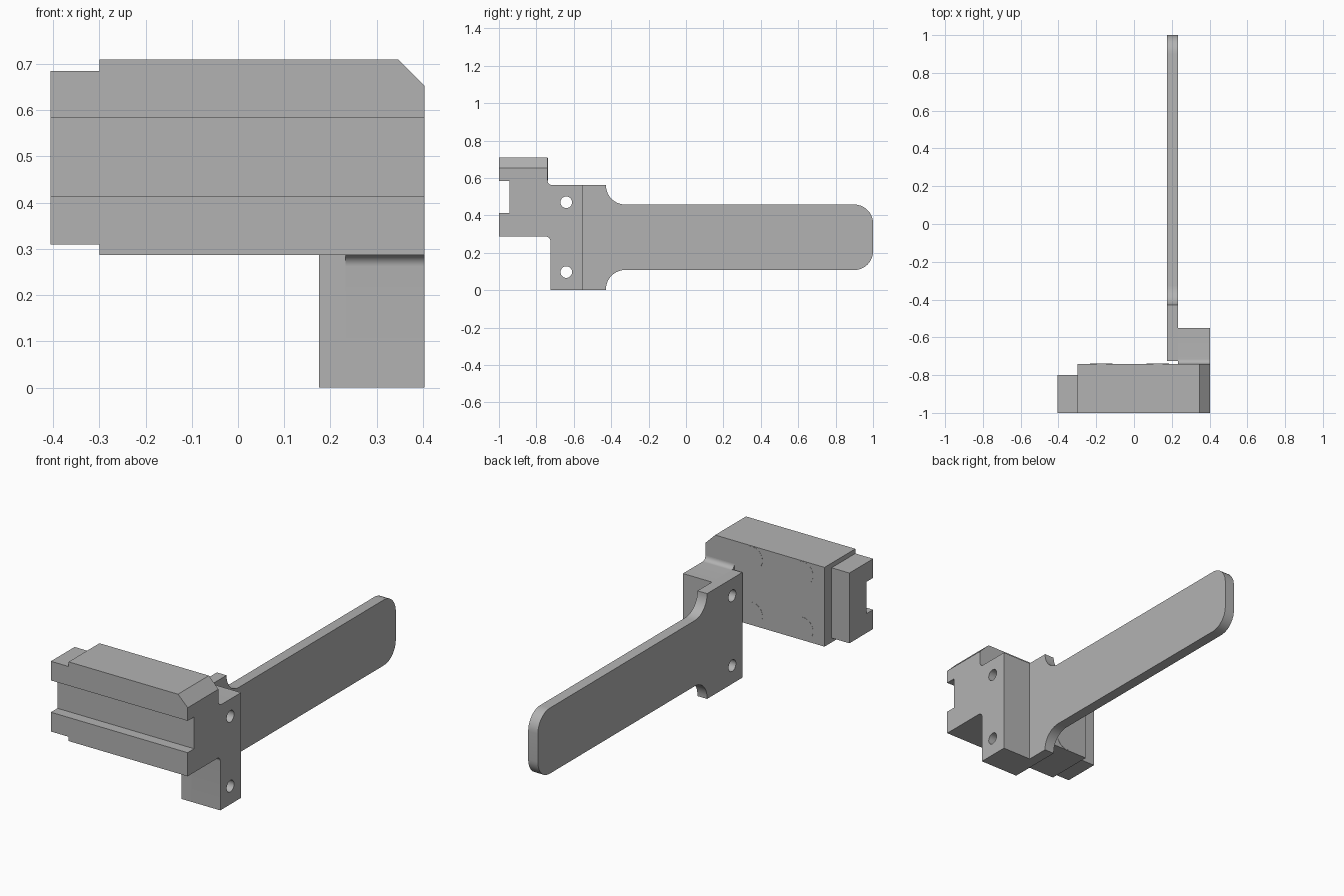
import bpy, bmesh
from math import sin, cos, radians, pi
from mathutils import Matrix

cube = bpy.data.objects.get("Cube")
if cube:
    bpy.data.objects.remove(cube)

grey = bpy.data.materials.new("plain grey")
grey.use_nodes = True
grey.diffuse_color = (0.45, 0.45, 0.45, 1)
grey.node_tree.nodes["Principled BSDF"].inputs["Base Color"].default_value = (0.45, 0.45, 0.45, 1)


def finish(name, bm):
    bmesh.ops.recalc_face_normals(bm, faces=bm.faces)
    mesh = bpy.data.meshes.new(name)
    bm.to_mesh(mesh)
    bm.free()
    mesh.materials.append(grey)
    ob = bpy.data.objects.new(name, mesh)
    bpy.context.collection.objects.link(ob)
    return ob


def arc(y, z, r, start, end, steps=10):
    angles = [radians(start + (end - start) * i / steps) for i in range(steps + 1)]
    return [(y + r * cos(a), z + r * sin(a)) for a in angles]


def extrude_x(profile, x0, x1):
    """Sweep a side profile of (y, z) points from x0 to x1."""
    bm = bmesh.new()
    face = bm.faces.new([bm.verts.new((x0, y, z)) for y, z in profile])
    swept = bmesh.ops.extrude_face_region(bm, geom=[face])["geom"]
    verts = [v for v in swept if isinstance(v, bmesh.types.BMVert)]
    bmesh.ops.translate(bm, verts=verts, vec=(x1 - x0, 0, 0))
    return bm


def cylinder(name, r, depth, loc, axis):
    bm = bmesh.new()
    turn = Matrix.Translation(loc) @ Matrix.Rotation(pi / 2, 4, axis)
    bmesh.ops.create_cone(bm, cap_ends=True, segments=32, radius1=r, radius2=r,
                          depth=depth, matrix=turn)
    return finish(name, bm)


def smooth(ob):
    bpy.ops.object.select_all(action='DESELECT')
    ob.select_set(True)
    bpy.context.view_layer.objects.active = ob
    bpy.ops.object.shade_smooth_by_angle(angle=radians(30))


def grooved(back, low, high):
    """Block profile with a rectangular slot along its front."""
    return [(-1, low), (back, low), (back, high), (-1, high),
            (-1, .583), (-.945, .583), (-.945, .413), (-1, .413)]


LEFT, BACK, BOTTOM, TOP = .403, -.74, .287, .71
PLATE_IN, PLATE_OUT = .175, .232

# Head block with one sloped upper corner
bm = extrude_x(grooved(BACK, BOTTOM, TOP), -.3, LEFT)
corner = [e for e in bm.edges
          if all(v.co.x > .4 and v.co.z > .7 for v in e.verts)]
bmesh.ops.bevel(bm, geom=corner, offset=.057, segments=1, affect='EDGES')
finish("head_block", bm)

# Narrower tongue on the end of the head
finish("head_tongue", extrude_x(grooved(-.8, .31, .685), -.405, -.3))

# Mount joining head and handle, with filleted inner corners
mount_profile = ([(-.725, 0), (-.55, 0), (-.55, .562)]
                 + arc(-.715, .587, .025, 270, 180)
                 + [(BACK, BOTTOM)] + arc(-.75, .262, .025, 90, 0))
mount = finish("mount_block", extrude_x(mount_profile, PLATE_OUT, LEFT))

# Flat handle: wide root, concave shoulders, rounded tip
handle_profile = ([(-.725, 0)] + arc(-.325, .005, .103, 180, 90)
                  + arc(.9, .208, .1, -90, 0) + arc(.9, .358, .1, 0, 90)
                  + arc(-.325, .561, .103, 270, 180) + [(-.428, .562), (-.725, .562)])
handle_profile.insert(1, (-.428, 0))
handle = finish("handle", extrude_x(handle_profile, PLATE_IN, PLATE_OUT))

# Two screw holes through mount and handle
for z in (.097, .47):
    cutter = cylinder("hole_cutter", .031, .5, (.3, -.64, z), 'Y')
    cutter.hide_render = True
    for ob in (mount, handle):
        mod = ob.modifiers.new("hole", 'BOOLEAN')
        mod.operation, mod.solver, mod.object = 'DIFFERENCE', 'EXACT', cutter
        bpy.context.view_layer.objects.active = ob
        bpy.ops.object.modifier_apply(modifier=mod.name)
    bpy.data.objects.remove(cutter)
for ob in (mount, handle):
    smooth(ob)

# Four nearly flush round plugs on the back of the head
for x in (-.173, .126):
    for z in (.35, .647):
        smooth(cylinder("back_plug", .06, .01, (x, BACK - .004, z), 'X'))
